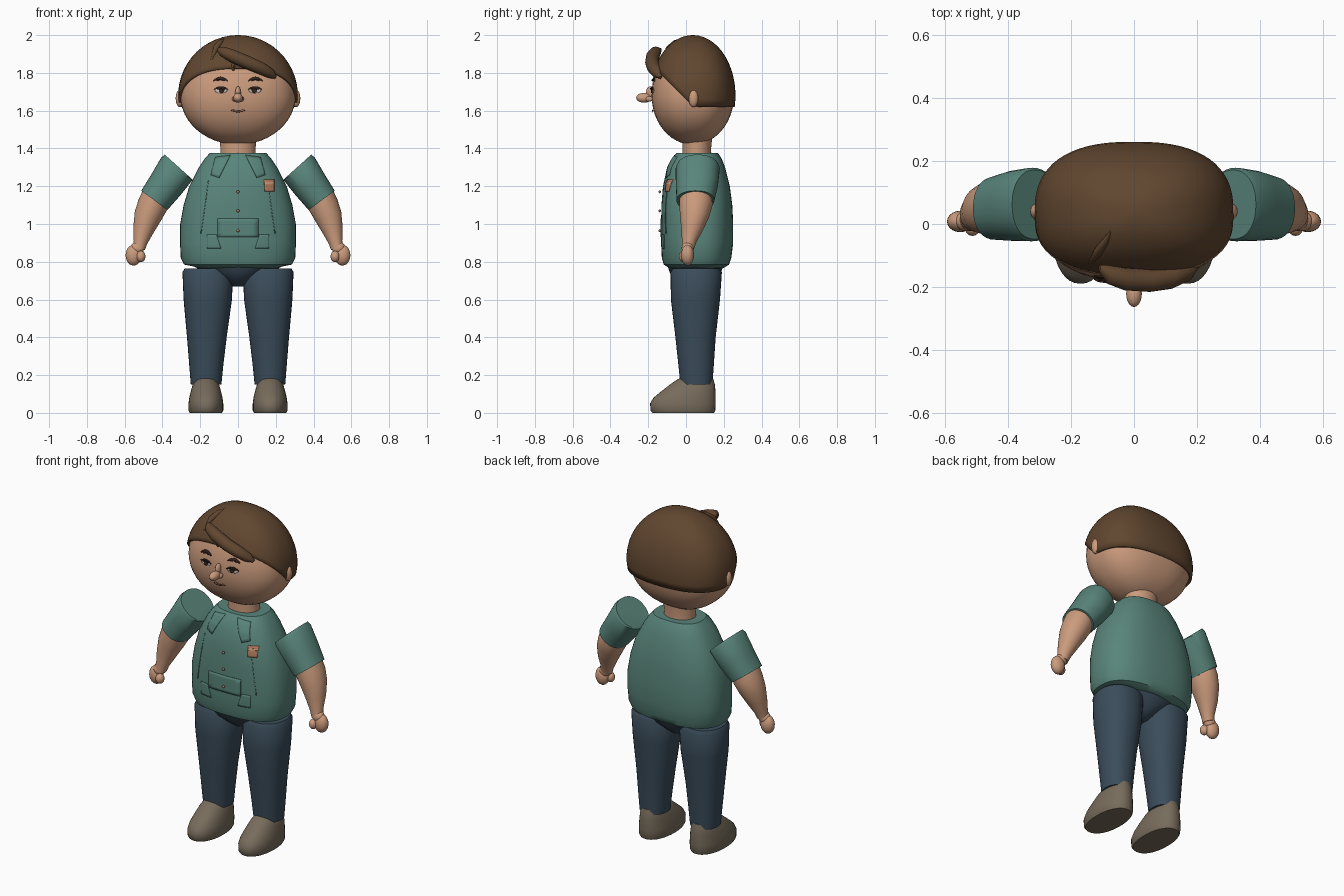
import bpy, bmesh, math
from mathutils import Vector

if "Cube" in bpy.data.objects:
    bpy.data.objects.remove(bpy.data.objects["Cube"])


def material(name, rgb):
    m = bpy.data.materials.new(name)
    m.diffuse_color = (*rgb, 1)
    m.use_nodes = True
    m.node_tree.nodes["Principled BSDF"].inputs["Base Color"].default_value = m.diffuse_color
    return m


SKIN = material("skin", (0.60, 0.33, 0.205))
HAIR = material("brown hair", (0.118, 0.062, 0.029))
TEAL = material("teal cloth", (0.10, 0.235, 0.197))
NAVY = material("navy denim", (0.043, 0.073, 0.103))
SHOE = material("taupe leather", (0.185, 0.15, 0.107))
DARK = material("dark brown", (0.035, 0.018, 0.012))
WHITE = material("eye white", (0.60, 0.56, 0.52))
BADGE = material("copper", (0.46, 0.20, 0.11))
LIP = material("lip", (0.36, 0.14, 0.09))


def finish(name, bm, mat, angle=40):
    bmesh.ops.recalc_face_normals(bm, faces=bm.faces[:])
    me = bpy.data.meshes.new(name)
    bm.to_mesh(me)
    bm.free()
    me.materials.append(mat)
    me.shade_smooth()
    me.set_sharp_from_angle(angle=math.radians(angle))
    ob = bpy.data.objects.new(name, me)
    bpy.context.collection.objects.link(ob)
    return ob


def spow(v, e):
    return math.copysign(abs(v) ** e, v)


def skin_rings(bm, rings, cap_start=True, cap_end=True):
    n = len(rings[0])
    vs = [[bm.verts.new(p) for p in r] for r in rings]
    for a, b in zip(vs, vs[1:]):
        for i in range(n):
            j = (i + 1) % n
            bm.faces.new((a[i], a[j], b[j], b[i]))
    if cap_start:
        bm.faces.new(vs[0])
    if cap_end:
        bm.faces.new(vs[-1])


def loft(name, sections, mat, n=2.0, seg=36, path=False):
    """Sections are (x, y, z, half width, half depth); path turns rings to follow the line."""
    rings = []
    pts = [Vector(s[:3]) for s in sections]
    for k, s in enumerate(sections):
        u = Vector((1, 0, 0))
        if path:
            t = pts[min(k + 1, len(pts) - 1)] - pts[max(k - 1, 0)]
            u = Vector((-t.z, 0, t.x)).normalized()
        ring = []
        for i in range(seg):
            a = 2 * math.pi * i / seg
            ring.append(pts[k] + u * (s[3] * spow(math.cos(a), 2 / n))
                        + Vector((0, s[4] * spow(math.sin(a), 2 / n), 0)))
        rings.append(ring)
    bm = bmesh.new()
    skin_rings(bm, rings)
    return finish(name, bm, mat)


def stack(rows):
    """Rows are (z, centre x, half width, front y, back y)."""
    return [(cx, (f + b) / 2, z, r, (b - f) / 2) for z, cx, r, f, b in rows]


def ball(name, c, r, mat, seg=20):
    bm = bmesh.new()
    bmesh.ops.create_uvsphere(bm, u_segments=seg, v_segments=12, radius=1)
    for v in bm.verts:
        v.co = Vector([c[i] + v.co[i] * r[i] for i in range(3)])
    return finish(name, bm, mat)


def front_y(sections, n, x, z):
    """Front surface of a vertical loft at x, z."""
    a = b = sections[0]
    for a, b in zip(sections, sections[1:]):
        if z <= b[2]:
            break
    t = min(max((z - a[2]) / (b[2] - a[2]), 0), 1)
    cy, rx, ry = [a[i] + (b[i] - a[i]) * t for i in (1, 3, 4)]
    return cy - ry * max(1 - abs(x / rx) ** n, 0) ** (1 / n)


def plate(name, body, n, outline, mat, off=0.004):
    """Thin plate lying on the front of a body, from an x, z outline."""
    edge = []
    for k, p in enumerate(outline):
        q = outline[(k + 1) % len(outline)]
        m = 1 if len(outline) > 8 else 5
        edge += [(p[0] + (q[0] - p[0]) * i / m, p[1] + (q[1] - p[1]) * i / m) for i in range(m)]
    mx = sum(p[0] for p in edge) / len(edge)
    mz = sum(p[1] for p in edge) / len(edge)

    def put(f, p):
        x, z = mx + (p[0] - mx) * f, mz + (p[1] - mz) * f
        return (x, front_y(body, n, x, z) - off, z)
    bm = bmesh.new()
    skin_rings(bm, [[put(f, p) for p in edge] for f in (0.1, 0.4, 0.7, 1)], True, False)
    for f in bm.faces:
        f.normal_update()
    ob = finish(name, bm, mat)
    if ob.data.polygons[0].normal.y > 0:
        ob.data.flip_normals()
    sol = ob.modifiers.new("thickness", 'SOLIDIFY')
    sol.thickness, sol.offset = 0.005, -1
    return ob


def oval(cx, cz, rx, rz, m=16):
    return [(cx + rx * math.cos(2 * math.pi * i / m), cz + rz * math.sin(2 * math.pi * i / m))
            for i in range(m)]


def arc(s, x0, x1, z0, rise, w):
    """Curved band from x0 to x1 for brows and mouth."""
    top = []
    low = []
    for i in range(7):
        t = i / 6
        z = z0 + rise * 4 * t * (1 - t)
        h = w * (0.35 + 0.65 * math.sin(math.pi * t))
        top.append((s * (x0 + (x1 - x0) * t), z + h))
        low.append((s * (x0 + (x1 - x0) * t), z - h))
    return top + low[::-1]


# Head
head = []
for i in range(25):
    t = -math.pi / 2 * 0.985 + math.pi * 0.985 * i / 24
    rz = 0.26 if t < 0 else 0.30
    head.append((0, 0.036, 1.68 + rz * math.sin(t), 0.305 * math.cos(t), 0.218 * math.cos(t)))
loft("head", head, SKIN, n=2.4, seg=48)
loft("neck", stack([(1.34, 0, 0.095, -0.02, 0.135), (1.40, 0, 0.093, -0.018, 0.133),
                    (1.47, 0, 0.10, -0.02, 0.14)]), SKIN)


# Hair cap, level at the back and rising to the forehead
def hair_point(a, t):
    c = math.cos(t)
    return Vector((0.317 * c * spow(math.cos(a), 0.8), 0.036 + 0.226 * c * spow(math.sin(a), 0.8),
                   1.68 + 0.32 * math.sin(t)))


def hairline(a):
    lo, hi = -0.6, 1.5
    for _ in range(30):
        mid = (lo + hi) / 2
        p = hair_point(a, mid)
        if p.z < 1.62 + max(0, 0.04 - p.y):
            lo = mid
        else:
            hi = mid
    return lo


starts = [(2 * math.pi * i / 64, hairline(2 * math.pi * i / 64)) for i in range(64)]
bm = bmesh.new()
skin_rings(bm, [[hair_point(a, t + (1.55 - t) * k / 14) for a, t in starts] for k in range(15)],
           False, True)
hair = finish("hair", bm, HAIR)
sol = hair.modifiers.new("thickness", 'SOLIDIFY')
sol.thickness, sol.offset = 0.016, -1

# Swept fringe and loose strands
loft("fringe", [(-0.11, -0.14, 1.925, 0.008, 0.01), (-0.085, -0.16, 1.915, 0.026, 0.03),
                (-0.03, -0.175, 1.89, 0.034, 0.036), (0.05, -0.18, 1.855, 0.035, 0.036),
                (0.12, -0.17, 1.825, 0.033, 0.036), (0.175, -0.15, 1.795, 0.026, 0.03),
                (0.20, -0.135, 1.775, 0.008, 0.01)], HAIR, seg=20, path=True)
loft("crown_strand", [(-0.07, -0.02, 1.98, 0.004, 0.004), (-0.09, -0.055, 1.965, 0.014, 0.014),
                      (-0.115, -0.09, 1.935, 0.016, 0.016), (-0.14, -0.125, 1.87, 0.005, 0.005)],
     HAIR, seg=12, path=True)
ball("forehead_strand", (-0.025, -0.15, 1.832), (0.012, 0.018, 0.024), HAIR, 12)

# Face
ball("nose_tip", (0, -0.222, 1.668), (0.025, 0.042, 0.026), SKIN)
ball("nose_bridge", (0, -0.188, 1.695), (0.015, 0.024, 0.034), SKIN)
plate("mouth", head, 2.4, arc(1, -0.036, 0.036, 1.602, -0.006, 0.004), LIP)
for s, side in ((-1, "left"), (1, "right")):
    ball(side + "_nostril", (s * 0.018, -0.195, 1.662), (0.013, 0.02, 0.014), SKIN, 12)
    ball(side + "_ear", (s * 0.308, 0.04, 1.665), (0.022, 0.026, 0.046), SKIN)
    plate(side + "_eye", head, 2.4, oval(s * 0.09, 1.708, 0.033, 0.016), WHITE)
    plate(side + "_iris", head, 2.4, oval(s * 0.087, 1.708, 0.014, 0.015), DARK, 0.007)
    plate(side + "_eyelid", head, 2.4, arc(s, 0.052, 0.128, 1.712, 0.013, 0.004), DARK, 0.008)
    plate(side + "_eyebrow", head, 2.4, arc(s, 0.055, 0.13, 1.758, 0.014, 0.008), DARK, 0.007)

# Shirt body
torso = stack([(0.768, 0, 0.20, -0.09, 0.20), (0.785, 0, 0.285, -0.118, 0.228),
               (0.82, 0, 0.303, -0.128, 0.24), (0.90, 0, 0.307, -0.132, 0.25),
               (1.00, 0, 0.306, -0.132, 0.25), (1.10, 0, 0.288, -0.130, 0.245),
               (1.20, 0, 0.258, -0.122, 0.232), (1.30, 0, 0.207, -0.100, 0.207),
               (1.35, 0, 0.173, -0.073, 0.187), (1.375, 0, 0.150, -0.05, 0.17)])
loft("shirt", torso, TEAL, n=2.5, seg=48)

# Shirt details
plate("front_pocket", torso, 2.5, [(-0.108, 0.93), (0.108, 0.93), (0.108, 1.03), (-0.108, 1.03)], TEAL)
plate("badge", torso, 2.5, [(0.143, 1.172), (0.192, 1.172), (0.192, 1.235), (0.138, 1.235)], BADGE)
plate("badge_band", torso, 2.5, [(0.141, 1.212), (0.192, 1.212), (0.192, 1.222), (0.14, 1.222)], SKIN, 0.008)
for z in (1.17, 1.07, 0.965):
    ball("button", (0, -0.139, z), (0.008, 0.006, 0.008), BADGE, 12)
for s, side in ((-1, "left"), (1, "right")):
    plate(side + "_collar", torso, 2.5, [(s * 0.04, 1.365), (s * 0.12, 1.355), (s * 0.145, 1.26),
                                         (s * 0.10, 1.245)], TEAL)
    plate(side + "_hip_pocket", torso, 2.5, [(s * 0.09, 0.87), (s * 0.165, 0.87),
                                             (s * 0.165, 0.945), (s * 0.115, 0.945)], TEAL)
    plate(side + "_seam", torso, 2.5, [(s * 0.155, 1.23), (s * 0.159, 1.23),
                                       (s * 0.199, 0.95), (s * 0.195, 0.95)], TEAL, 0.003)

# Trousers hip
loft("trouser_seat", stack([(0.67, 0, 0.035, 0.0, 0.11), (0.70, 0, 0.08, -0.045, 0.15),
                            (0.74, 0, 0.17, -0.085, 0.185), (0.785, 0, 0.25, -0.10, 0.20)]), NAVY)

# Limbs, both sides
for s, side in ((-1, "left"), (1, "right")):
    loft(side + "_trouser_leg", stack([
        (0.765, s * 0.16, 0.122, -0.07, 0.178), (0.745, s * 0.16, 0.134, -0.082, 0.19),
        (0.60, s * 0.16, 0.128, -0.08, 0.18), (0.40, s * 0.165, 0.105, -0.056, 0.157),
        (0.25, s * 0.168, 0.09, -0.04, 0.147), (0.15, s * 0.169, 0.081, -0.03, 0.14)]),
         NAVY, n=2.2)
    loft(side + "_shoe", stack([
        (0.0, s * 0.17, 0.086, -0.178, 0.148), (0.012, s * 0.17, 0.092, -0.188, 0.155),
        (0.05, s * 0.17, 0.092, -0.19, 0.157), (0.08, s * 0.17, 0.088, -0.172, 0.157),
        (0.115, s * 0.17, 0.08, -0.13, 0.156), (0.15, s * 0.17, 0.07, -0.085, 0.153),
        (0.178, s * 0.17, 0.056, -0.045, 0.145), (0.19, s * 0.17, 0.035, -0.015, 0.125)]),
         SHOE, n=2.2)
    loft(side + "_sleeve", [(s * 0.315, 0.062, 1.302, 0.098, 0.110), (s * 0.324, 0.062, 1.292, 0.102, 0.117),
                            (s * 0.38, 0.058, 1.21, 0.095, 0.112), (s * 0.443, 0.05, 1.125, 0.086, 0.10)],
         TEAL, n=2.2, path=True)
    loft(side + "_forearm", [(s * 0.432, 0.052, 1.15, 0.077, 0.086), (s * 0.452, 0.052, 1.10, 0.08, 0.088),
                             (s * 0.478, 0.046, 1.04, 0.073, 0.077), (s * 0.50, 0.033, 0.97, 0.056, 0.058),
                             (s * 0.516, 0.017, 0.905, 0.037, 0.038), (s * 0.525, 0.01, 0.87, 0.033, 0.033)],
         SKIN, path=True)
    ball(side + "_hand", (s * 0.553, 0.008, 0.835), (0.042, 0.034, 0.055), SKIN)
    ball(side + "_thumb", (s * 0.514, -0.012, 0.828), (0.024, 0.026, 0.03), SKIN)
    ball(side + "_wrist", (s * 0.533, 0.009, 0.872), (0.036, 0.032, 0.035), SKIN)
